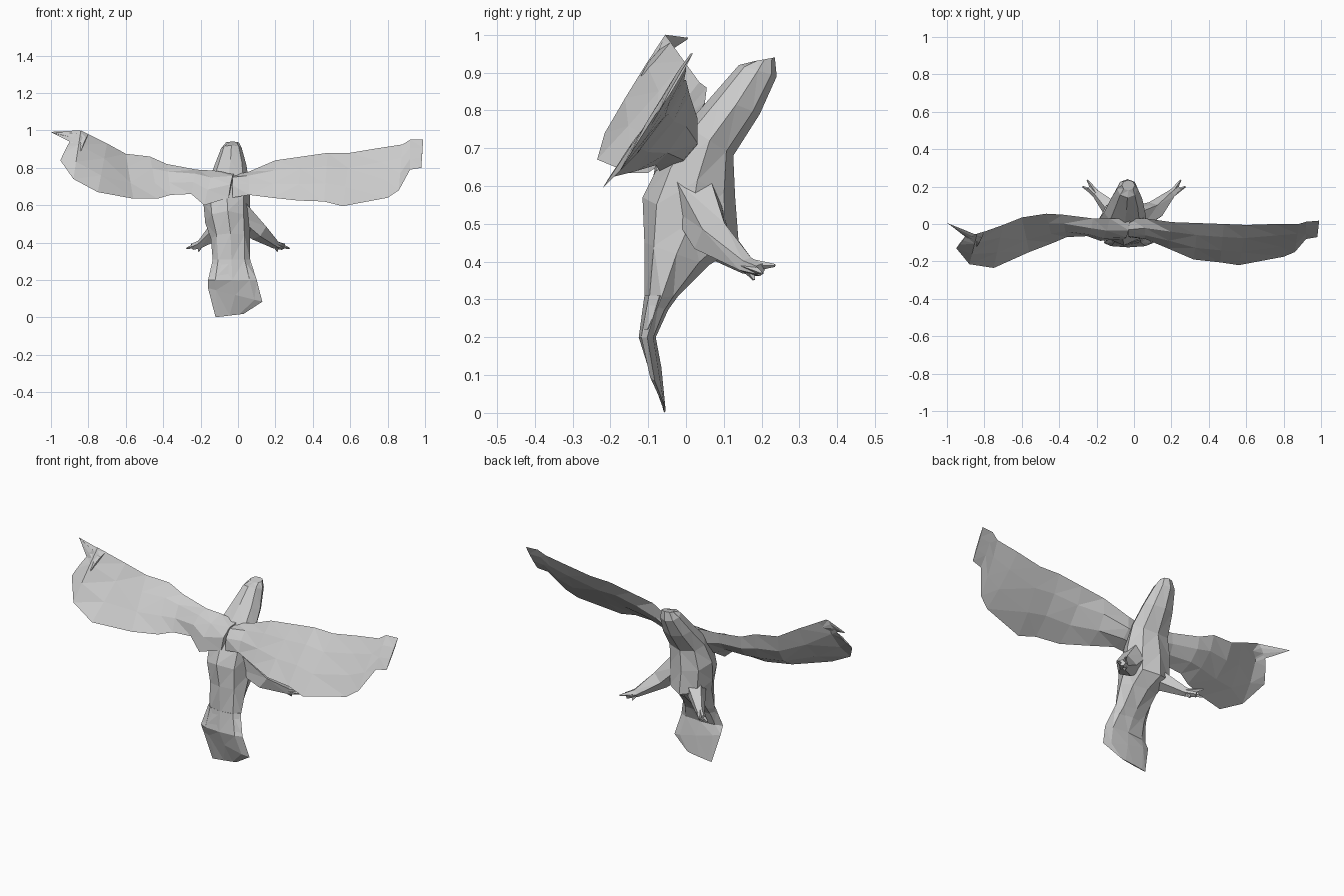
import bpy
import bmesh
import math
from mathutils import Vector

default_cube = bpy.data.objects.get("Cube")
if default_cube:
    bpy.data.objects.remove(default_cube, do_unlink=True)

# Single plumage colour
plumage = bpy.data.materials.new("plumage_grey")
plumage.use_nodes = True
GREY = (.6, .6, .6, 1)
plumage.diffuse_color = GREY
plumage.node_tree.nodes["Principled BSDF"].inputs["Base Color"].default_value = GREY


def loft(name, rings):
    """Skin a closed flat-shaded shell over rings of equal point count."""
    mesh = bpy.data.meshes.new(name)
    bm = bmesh.new()
    loops = [[bm.verts.new(point) for point in ring] for ring in rings]
    count = len(loops[0])
    for lower, upper in zip(loops, loops[1:]):
        for i in range(count):
            j = (i + 1) % count
            bm.faces.new((lower[i], lower[j], upper[j], upper[i]))
    bm.faces.new(loops[0])
    bm.faces.new(loops[-1])
    bmesh.ops.remove_doubles(bm, verts=bm.verts, dist=.0005)
    bmesh.ops.triangulate(bm, faces=bm.faces)
    bmesh.ops.recalc_face_normals(bm, faces=bm.faces)
    bm.to_mesh(mesh)
    bm.free()
    mesh.materials.append(plumage)
    obj = bpy.data.objects.new(name, mesh)
    bpy.context.collection.objects.link(obj)
    return obj


def body_ring(back_y, back_z, front_y, front_z, centre_x, half_width, slope=0, sides=8):
    """Tilted oval spanning from the back ridge to the breast."""
    back = Vector((centre_x, back_y, back_z))
    front = Vector((centre_x, front_y, front_z))
    middle, reach = (back + front) / 2, (front - back) / 2
    ring = []
    for i in range(sides):
        angle = math.tau * i / sides
        side = half_width * math.sin(angle)
        ring.append(middle + reach * math.cos(angle) + Vector((side, 0, slope * side)))
    return ring


def wing_ring(top, bottom, thickness, camber):
    """Thin blade section between the leading and trailing edges."""
    top, bottom = Vector(top), Vector(bottom)
    chord = top - bottom
    normal = Vector((0, chord.z, -chord.y)).normalized()
    fore = bottom.lerp(top, .7) + normal * camber
    aft = bottom.lerp(top, .35) + normal * camber
    half = normal * thickness / 2
    return [top, fore - half, aft - half, bottom, aft + half, fore + half]


def build_wing(name, stations):
    """Each station is top point, bottom point, thickness, camber."""
    return loft(name, [wing_ring(*station) for station in stations])


def limb(name, nodes, sides=5):
    """Tapered limb through (x, y, z, radius) nodes."""
    points = [Vector(node[:3]) for node in nodes]
    rings = []
    for k, node in enumerate(nodes):
        along = points[min(k + 1, len(points) - 1)] - points[max(k - 1, 0)]
        turn = along.to_track_quat("Z", "Y")
        ring = []
        for i in range(sides):
            angle = math.tau * i / sides
            spoke = Vector((math.cos(angle), math.sin(angle), 0)) * node[3]
            ring.append(points[k] + turn @ spoke)
        rings.append(ring)
    return loft(name, rings)


# Head, torso and rump
loft("body", [body_ring(*section) for section in (
    (.18, .93, .235, .94, -.03, .035),
    (.14, .92, .24, .89, -.035, .055),
    (.07, .84, .195, .79, -.04, .085),
    (0, .76, .125, .68, -.05, .11),
    (-.07, .66, .13, .57, -.06, .125),
    (-.115, .57, .14, .44, -.055, .12),
    (-.11, .45, .06, .39, -.04, .105),
    (-.11, .3, -.02, .31, -.035, .1),
    (-.12, .22, -.085, .22, -.03, .12),
)])

# Fanned tail
loft("tail", [body_ring(*section) for section in (
    (-.11, .31, -.03, .31, -.035, .1),
    (-.125, .2, -.08, .2, -.03, .13),
    (-.1, .12, -.065, .12, -.015, .145, -.25),
    (-.06, .01, -.054, .01, -.045, .075, .12),
)])

# Left wing, from inside the shoulder to the tip
build_wing("left_wing", (
    ((-.03, .03, .76), (-.03, -.07, .64), .08, 0),
    ((.06, .03, .78), (.06, -.08, .655), .07, .01),
    ((.2, .01, .84), (.18, -.13, .64), .05, .015),
    ((.34, .005, .86), (.32, -.19, .625), .035, .01),
    ((.48, 0, .88), (.46, -.205, .62), .03, .005),
    ((.6, -.005, .88), (.56, -.22, .595), .025, .005),
    ((.75, 0, .905), (.8, -.175, .64), .02, 0),
    ((.88, 0, .925), (.86, -.15, .68), .015, 0),
    ((.92, .012, .95), (.92, -.08, .79), .012, 0),
    ((.99, .018, .95), (.98, -.07, .8), .006, 0),
))

# Right wing, folded forward toward the tip
build_wing("right_wing", (
    ((-.02, .03, .77), (-.05, -.08, .64), .08, 0),
    ((-.13, .03, .785), (-.18, -.09, .6), .07, 0),
    ((-.22, .03, .79), (-.25, -.065, .66), .06, 0),
    ((-.38, .05, .82), (-.36, -.07, .655), .05, .01),
    ((-.47, .055, .86), (-.43, -.1, .635), .045, .015),
    ((-.6, .035, .875), (-.56, -.15, .635), .04, .02),
    ((-.7, -.005, .93), (-.75, -.235, .67), .035, .02),
    ((-.84, -.055, 1), (-.88, -.215, .74), .025, .01),
    ((-.9, -.065, .94), (-.95, -.13, .84), .008, 0),
))

# Long outer feather on the right wing
build_wing("right_tip_feather", (
    ((-.8, -.04, .98), (-.84, -.12, .89), .02, 0),
    ((-.85, -.055, 1), (-.9, -.07, .94), .012, 0),
    ((-1, .005, .992), (-.99, 0, .985), .002, 0),
))

# Legs reaching down and forward, each with spread claws
for label, side, shift in (("left", 1, .01), ("right", -1, -.01)):
    ankle = (side * .19 + shift, .16, .39)
    limb(label + "_leg", (
        (side * .01 - .02, .02, .58, .075),
        (side * .1 + shift, .07, .46, .055),
        (*ankle, .024),
        (side * .23 + shift, .195, .378, .018),
    ))
    for n, tip in enumerate(((.265, .2, .37), (.24, .235, .39), (.2, .18, .352))):
        x, y, z = tip
        limb(f"{label}_claw_{n}", ((*ankle, .02), (side * x + shift, y, z, .004)), 4)
